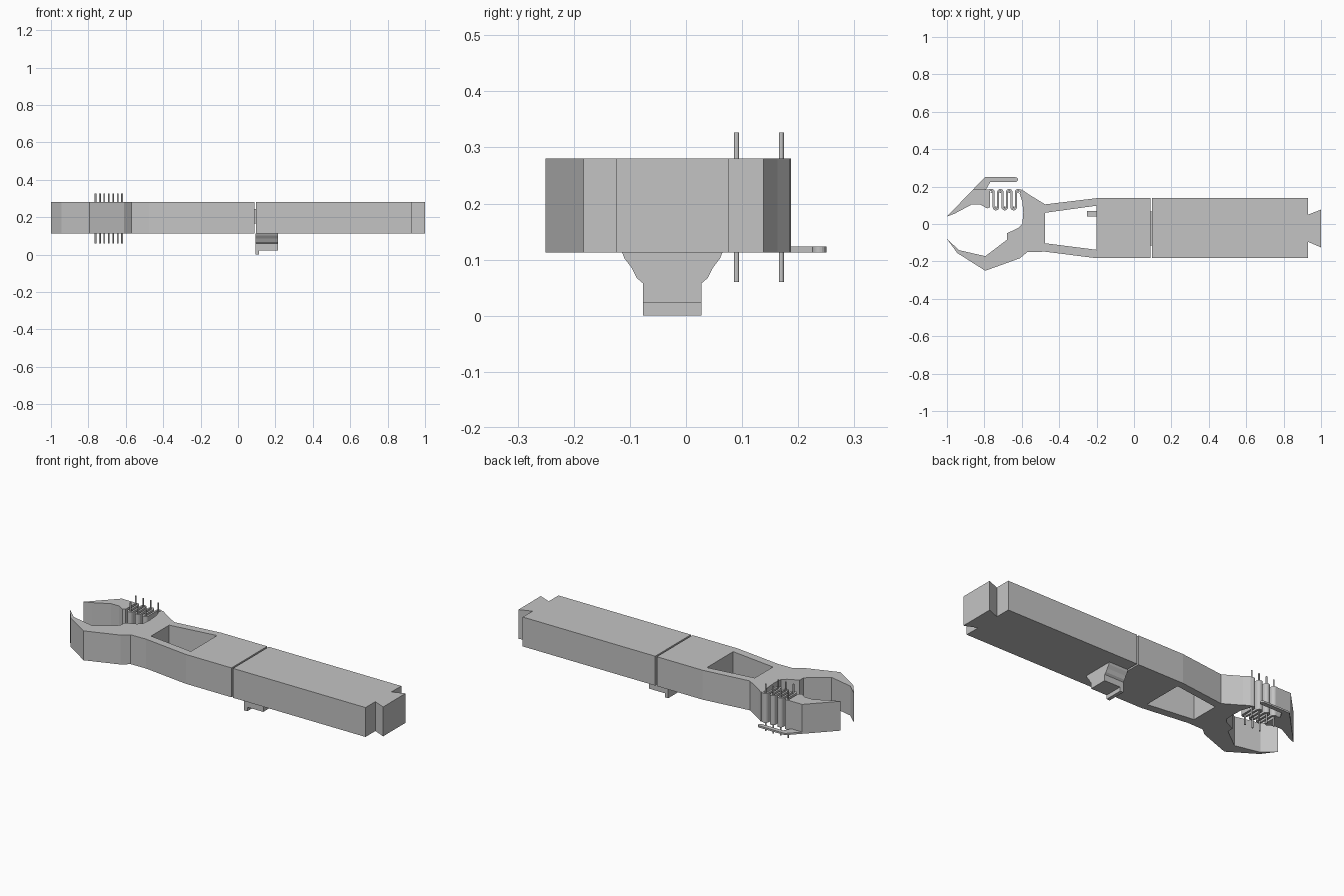
import bpy, bmesh, math

if "Cube" in bpy.data.objects:
    bpy.data.objects.remove(bpy.data.objects["Cube"])

grey = bpy.data.materials.new("plain grey")
grey.diffuse_color = (0.55, 0.55, 0.55, 1)
grey.use_nodes = True
grey.node_tree.nodes["Principled BSDF"].inputs["Base Color"].default_value = grey.diffuse_color
Z0, Z1 = 0.113, 0.28          # underside and top of the main body


def prism(name, loops, a, b, axis="z"):
    """Extrude an outline (and optional hole loops) from a to b along an axis."""
    bm = bmesh.new()
    edges = []
    for loop in loops:
        vs = [bm.verts.new((p[0], p[1], a) if axis == "z" else (a, p[0], p[1])) for p in loop]
        edges += [bm.edges.new((vs[i], vs[(i + 1) % len(vs)])) for i in range(len(vs))]
    bmesh.ops.triangle_fill(bm, edges=edges, use_beauty=True, use_dissolve=False)
    ext = bmesh.ops.extrude_face_region(bm, geom=bm.faces[:])
    d = b - a
    bmesh.ops.translate(bm, vec=(0, 0, d) if axis == "z" else (d, 0, 0),
                        verts=[g for g in ext["geom"] if isinstance(g, bmesh.types.BMVert)])
    bmesh.ops.recalc_face_normals(bm, faces=bm.faces[:])
    me = bpy.data.meshes.new(name)
    bm.to_mesh(me)
    bm.free()
    me.materials.append(grey)
    ob = bpy.data.objects.new(name, me)
    bpy.context.collection.objects.link(ob)
    return ob


def box(name, x0, x1, y0, y1, z0, z1):
    return prism(name, [[(x0, y0), (x1, y0), (x1, y1), (x0, y1)]], z0, z1)


# Front body: lower jaw, neck with tapered window, and square rear
outer = [(-1, -0.08), (-0.945, -0.155), (-0.795, -0.25), (-0.61, -0.183), (-0.57, -0.15),
         (-0.475, -0.148), (-0.2, -0.183), (0.087, -0.183), (0.087, 0.138), (-0.2, 0.138),
         (-0.475, 0.105), (-0.57, 0.163), (-0.6, 0.185), (-0.612, 0.165), (-0.597, 0.12),
         (-0.592, 0.06), (-0.597, 0.0), (-0.62, -0.022), (-0.68, -0.05), (-0.68, -0.085),
         (-0.795, -0.172), (-0.935, -0.14)]
window = [(-0.475, 0.06), (-0.2, 0.098), (-0.2, -0.138), (-0.475, -0.103)]
prism("front_body", [outer, window], Z0, Z1)
box("window_tab", -0.252, -0.195, 0.04, 0.07, 0.17, 0.22)

# Upper jaw
prism("upper_jaw", [[(-1, 0.04), (-0.86, 0.185), (-0.77, 0.185), (-0.77, 0.09), (-0.785, 0.083),
                     (-0.82, 0.103), (-0.87, 0.103), (-0.96, 0.055)]], Z0, Z1)

# Thin hooked plate beside the upper jaw, with a rounded end
tip = [(-0.633 + 0.0125 * math.cos(t), 0.2375 + 0.0125 * math.sin(t))
       for t in [math.pi / 2 - math.pi * i / 8 for i in range(9)]]
prism("hook_plate", [[(-0.87, 0.175), (-0.86, 0.185), (-0.797, 0.25)] + tip +
                     [(-0.768, 0.225), (-0.79, 0.187), (-0.79, 0.175)]], Z0, Z0 + 0.01)

# Zigzag spring wrapped around a row of alternating pins
STEP, HALF = 0.0237, 0.0055
pins = [(-0.762 + STEP * i, 0.17 if i % 2 == 0 else 0.09) for i in range(7)]
inner_side, outer_side = [], []
for i, (px, py) in enumerate(pins):
    up = 1 if i % 2 == 0 else -1
    start = 90 if i == 0 else 180
    end = 60 if i == 6 else 0
    for k in range(9):
        t = math.radians(start + (end - start) * k / 8)
        c, s = math.cos(t), up * math.sin(t)
        r = STEP / 2
        near = (px + (r - HALF) * c, py + (r - HALF) * s)
        far = (px + (r + HALF) * c, py + (r + HALF) * s)
        inner_side.append(far if up > 0 else near)
        outer_side.append(near if up > 0 else far)
start_pts = [(-0.775, 0.17 + STEP / 2 + HALF)], [(-0.775, 0.17 + STEP / 2 - HALF)]
end_pts = [(-0.595, 0.18)], [(-0.597, 0.169)]
left = start_pts[0] + inner_side + end_pts[0]
right = start_pts[1] + outer_side + end_pts[1]
prism("zigzag_spring", [left + right[::-1]], Z0, Z1)

for i, (px, py) in enumerate(pins):
    ring = [(px + 0.0045 * math.cos(math.tau * k / 12), py + 0.0045 * math.sin(math.tau * k / 12))
            for k in range(12)]
    prism(f"spring_pin_{i + 1}", [ring], 0.06, 0.327)

# Rear handle block with dovetail end, and the connector across the gap
prism("rear_block", [[(0.097, -0.183), (0.93, -0.183), (0.93, -0.095), (1, -0.125), (1, 0.077),
                      (0.93, 0.05), (0.93, 0.138), (0.097, 0.138)]], Z0, Z1)
box("joint_connector", 0.08, 0.105, -0.115, 0.066, 0.165, 0.245)

# Clip under the body: mirrored flared profile with a small lip
C = -0.0245
half = [(0.0895, Z0), (0.085, 0.102), (0.072, 0.085), (0.063, 0.067), (0.0525, 0.058), (0.0525, 0.023)]
profile = [(C + w, z) for w, z in half] + [(C - w, z) for w, z in reversed(half)]
prism("under_clip", [profile], 0.093, 0.213, axis="x")
box("clip_lip", 0.093, 0.113, C - 0.0525, C + 0.0525, 0, 0.023)
